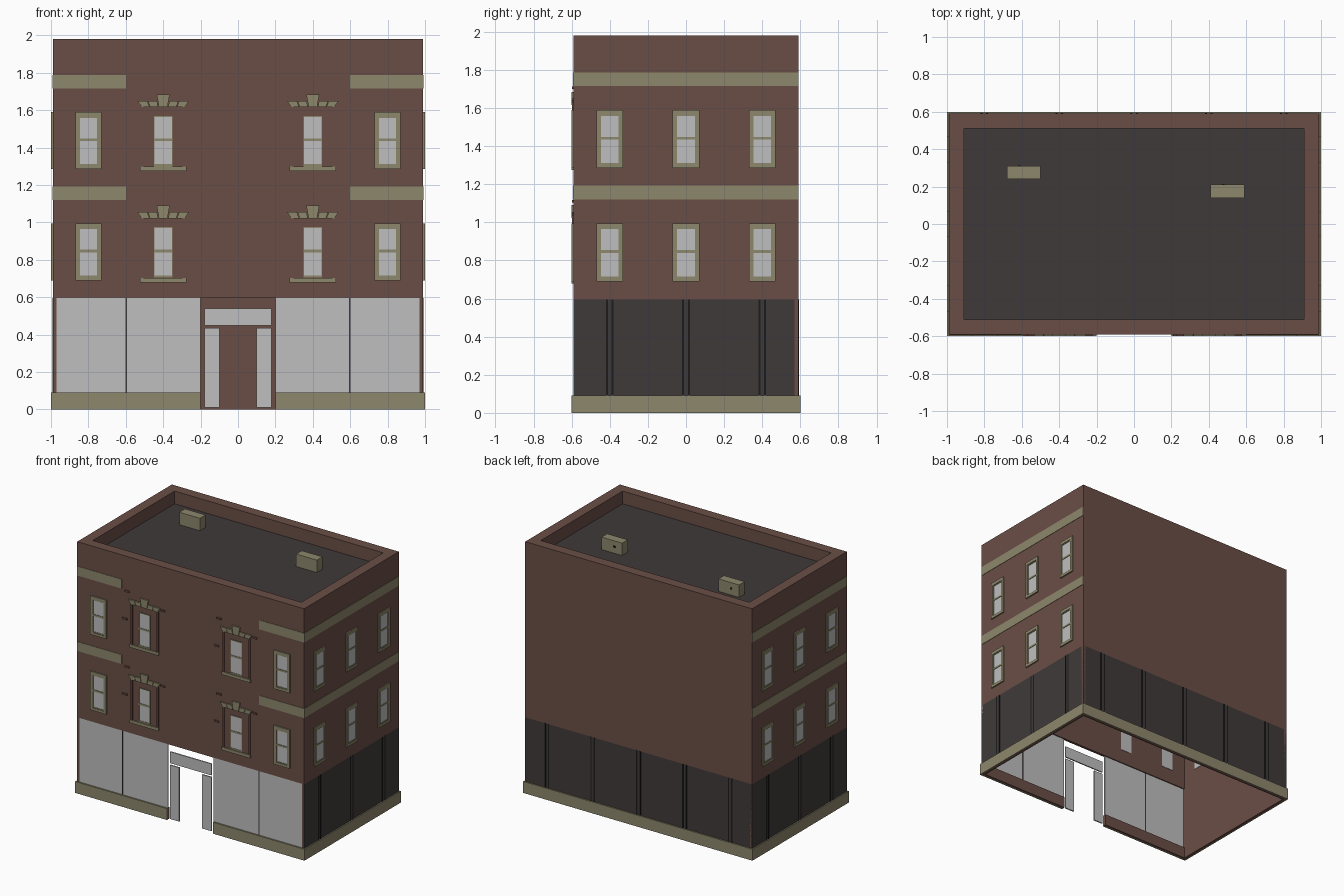
import bpy
import bmesh
from mathutils import Vector

cube = bpy.data.objects.get("Cube")
if cube:
    bpy.data.objects.remove(cube)


def material(name, r, g, b):
    m = bpy.data.materials.new(name)
    m.use_nodes = True
    m.diffuse_color = (r, g, b, 1)
    m.node_tree.nodes["Principled BSDF"].inputs["Base Color"].default_value = (r, g, b, 1)
    return m


BRICK = material("brick", 0.147, 0.076, 0.061)
STONE = material("tan_stone", 0.27, 0.245, 0.15)
DARK = material("charcoal", 0.051, 0.042, 0.042)
BLACK = material("black", 0.012, 0.011, 0.011)
GLASS = material("pale_glass", 0.52, 0.52, 0.52)

W, D, TOP, ROOF, SHOP = 0.99, 0.59, 1.98, 1.88, 0.595
PROUD, WALL = 0.01, 0.02

# Each facade: maps (along, height, outward distance) to a point
FACES = {
    "front": lambda u, z, d: Vector((u, -D - d, z)),
    "back": lambda u, z, d: Vector((u, D + d, z)),
    "right": lambda u, z, d: Vector((-W - d, u, z)),
    "left": lambda u, z, d: Vector((W + d, u, z)),
}
OUT = {k: (f(0, 0, 1) - f(0, 0, 0)) for k, f in FACES.items()}


def rect(u0, u1, z0, z1):
    return [(u0, z0), (u1, z0), (u1, z1), (u0, z1)]


def part(name, face, mat, outlines, d0=0.0, d1=PROUD, outer=None):
    """Extrude outlines lying on a facade; outer recolours the outward faces."""
    bm = bmesh.new()
    at = FACES[face]
    for pts in outlines:
        inner = [bm.verts.new(at(u, z, d0)) for u, z in pts]
        front = [bm.verts.new(at(u, z, d1)) for u, z in pts]
        bm.faces.new(inner)
        bm.faces.new(front)
        n = len(pts)
        for i in range(n):
            j = (i + 1) % n
            bm.faces.new((inner[i], inner[j], front[j], front[i]))
    bmesh.ops.recalc_face_normals(bm, faces=bm.faces)
    bm.normal_update()
    if outer:
        for f in bm.faces:
            f.material_index = int(f.normal.dot(OUT[face]) > 0.9)
    me = bpy.data.meshes.new(name)
    bm.to_mesh(me)
    bm.free()
    me.materials.append(mat)
    if outer:
        me.materials.append(outer)
    ob = bpy.data.objects.new(name, me)
    bpy.context.collection.objects.link(ob)
    return ob


def frame(u, half, z0, z1, side, head, foot):
    """Four bars round an opening centred on u."""
    return [rect(u - half, u - half + side, z0, z1),
            rect(u + half - side, u + half, z0, z1),
            rect(u - half + side, u + half - side, z1 - head, z1),
            rect(u - half + side, u + half - side, z0, z0 + foot)]


def plain_window(face, u, z):
    part(face + "_window_glass", face, GLASS,
         [rect(u - 0.05, u + 0.05, z + 0.02, z + 0.28)], -WALL - 0.003, 0.002)
    part(face + "_window_frame", face, STONE, frame(u, 0.07, z, z + 0.305, 0.02, 0.025, 0.02))
    part(face + "_window_sash", face, STONE,
         [rect(u - 0.05, u + 0.05, z + 0.15, z + 0.164)]
         + frame(u, 0.05, z + 0.02, z + 0.28, 0.004, 0.006, 0.006), 0, 0.006)


def ornate_window(u, z):
    part("ornate_window_glass", "front", GLASS,
         [rect(u - 0.05, u + 0.05, z + 0.015, z + 0.285)], -WALL - 0.003, 0.002)
    part("ornate_window_sash", "front", STONE,
         [rect(u - 0.05, u + 0.05, z + 0.15, z + 0.164)]
         + frame(u, 0.05, z + 0.015, z + 0.285, 0.004, 0.006, 0.012), 0, 0.005)
    part("window_sill", "front", STONE, [rect(u - 0.125, u + 0.125, z - 0.01, z + 0.014)])
    part("window_pilasters", "front", BRICK,
         [rect(u + a, u + a + 0.018, z + 0.014, z + 0.335) for a in (-0.122, 0.104)], 0, 0.008)
    # Splayed lintel blocks and the keystone
    blocks = []
    for s in (-1, 1):
        for b0, b1, t0, t1 in ((0.027, 0.07, 0.033, 0.082), (0.073, 0.115, 0.085, 0.138)):
            blocks.append([(u + s * b0, z + 0.332), (u + s * b1, z + 0.332),
                           (u + s * t1, z + 0.365), (u + s * t0, z + 0.365)])
    part("window_lintel", "front", STONE, blocks)
    part("keystone", "front", STONE,
         [[(u - 0.023, z + 0.332), (u + 0.023, z + 0.332),
           (u + 0.035, z + 0.4), (u - 0.035, z + 0.4)]])
    part("wall_brackets", "front", BRICK,
         [rect(u + a - 0.02, u + a + 0.02, z + h, z + h + 0.013)
          for a, h in ((-0.152, 0.415), (-0.172, 0.195), (0.158, 0.345))], 0, 0.008)


# Hollow shell: brick walls, dark facing at street level on three sides
for face, half in (("back", W), ("left", D), ("right", D)):
    part(face + "_upper_wall", face, BRICK, [rect(-half, half, SHOP, TOP)], -WALL, 0)
    part(face + "_lower_wall", face, BRICK, [rect(-half, half, 0, SHOP)], -WALL, 0, DARK)
    part(face + "_plinth", face, STONE, [rect(-half - PROUD, half + PROUD, 0, 0.09)])
part("front_upper_wall", "front", BRICK, [rect(-W, W, SHOP, TOP)], -WALL, 0)

# Parapet rim and roof deck
for face, half in (("front", W), ("back", W), ("left", D), ("right", D)):
    part(face + "_parapet", face, BRICK, [rect(-half, half, ROOF, TOP)], -0.08, 0)
part("roof_deck", "front", DARK, [rect(-W + 0.01, W - 0.01, ROOF - 0.015, ROOF)],
     -2 * D + 0.01, -0.01)

# Paired dark ribs on the street-level facing
for face, centres in (("back", (-0.8, -0.4, 0, 0.4, 0.8)),
                      ("left", (-0.4, 0, 0.4)), ("right", (-0.4, 0, 0.4))):
    ribs = [rect(c + a - 0.005, c + a + 0.005, 0.09, SHOP)
            for c in centres for a in (-0.015, 0.015)]
    part(face + "_ribs", face, BLACK, ribs, 0, 0.003)

# Shop front: glazing, plinth and doorway
for s in (-1, 1):
    lo, hi = sorted((s * 0.2, s * W))
    part("shop_glass", "front", GLASS, [rect(lo, hi, 0.09, SHOP)], -0.012, -0.002)
    part("shop_mullion", "front", DARK,
         [rect(s * 0.597 - 0.004, s * 0.597 + 0.004, 0.09, SHOP)], -0.014, 0)
    part("front_plinth", "front", STONE, [rect(lo, hi, 0, 0.09)], -0.005, PROUD)
    part("plinth_backing", "front", BRICK, [rect(lo, hi, 0, 0.09)], -WALL, -0.005)
    lo, hi = sorted((s * 0.1, s * 0.18))
    part("door_side_light", "front", GLASS, [rect(lo, hi, 0.01, 0.435)], -0.01, 0)
part("door_transom", "front", GLASS, [rect(-0.18, 0.18, 0.45, 0.54)], -0.01, 0)

# Upper floors: windows and string courses
for z in (0.69, 1.285):
    for s in (-1, 1):
        plain_window("front", s * 0.8, z)
        ornate_window(s * 0.4, z)
        lo, hi = sorted((s * 0.6, s * W))
        part("front_band", "front", STONE, [rect(lo, hi, z + 0.43, z + 0.503)], 0, 0.003)
    for face in ("left", "right"):
        for u in (-0.4, 0, 0.4):
            plain_window(face, u, z)
        part(face + "_band", face, STONE, [rect(-D, D, z + 0.43, z + 0.503)], 0, 0.003)

# Rooftop vent boxes with a small dial on the rear
for x, y in ((-0.59, 0.275), (0.5, 0.175)):
    part("roof_vent", "front", STONE, [rect(x - 0.09, x + 0.09, ROOF, TOP - 0.002)],
         -D - y - 0.035, -D - y + 0.035)
    part("vent_dial", "front", BLACK, [rect(x - 0.03, x - 0.015, 1.925, 1.94)],
         -D - y - 0.039, -D - y - 0.034)
